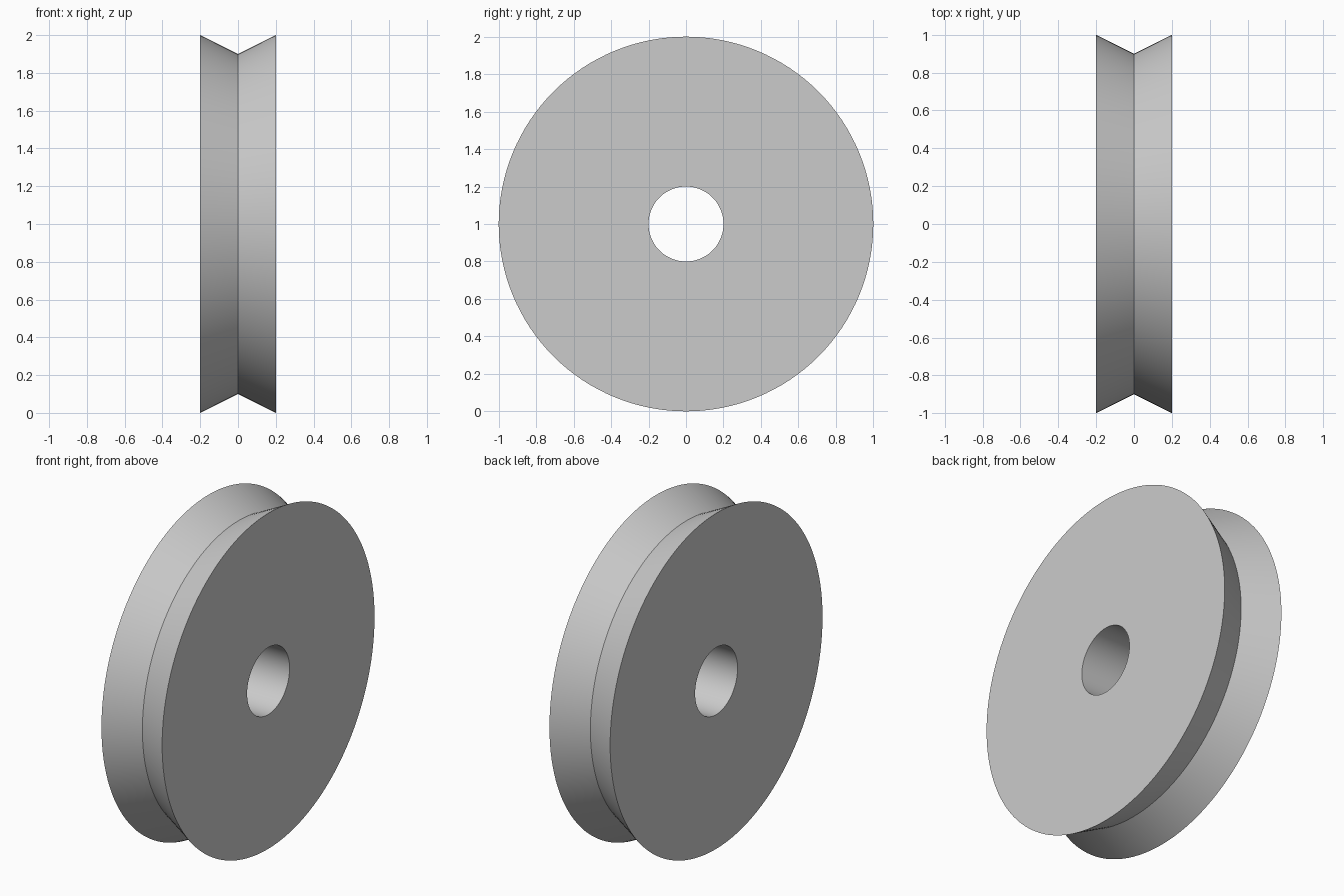
import bpy
import bmesh
import math
from mathutils import Vector

cube = bpy.data.objects.get("Cube")
if cube:
    bpy.data.objects.remove(cube, do_unlink=True)

OUTER, GROOVE, BORE, HALF = 1.0, 0.9, 0.2, 0.2
SEGMENTS = 128

# Plain grey material
grey = bpy.data.materials.new("plain grey")
grey.use_nodes = True
colour = (0.6, 0.6, 0.6, 1)
grey.diffuse_color = colour
grey.node_tree.nodes["Principled BSDF"].inputs["Base Color"].default_value = colour

# Closed cross-section (x, radius) revolved around the x axis
profile = [(-HALF, BORE), (-HALF, OUTER), (0, GROOVE), (HALF, OUTER), (HALF, BORE)]
bm = bmesh.new()
verts = [bm.verts.new((x, 0, r)) for x, r in profile]
edges = [bm.edges.new((a, b)) for a, b in zip(verts, verts[1:] + verts[:1])]
bmesh.ops.spin(bm, geom=verts + edges, cent=(0, 0, 0), axis=(1, 0, 0),
               angle=math.tau, steps=SEGMENTS, use_merge=False)
bmesh.ops.remove_doubles(bm, verts=bm.verts, dist=0.0001)
bmesh.ops.recalc_face_normals(bm, faces=bm.faces)
bmesh.ops.translate(bm, verts=bm.verts, vec=Vector((0, 0, OUTER)))

# Grooved pulley wheel
mesh = bpy.data.meshes.new("pulley_wheel")
bm.to_mesh(mesh)
bm.free()
mesh.materials.append(grey)
wheel = bpy.data.objects.new("pulley_wheel", mesh)
bpy.context.collection.objects.link(wheel)

# Smooth round surfaces, sharp rims and groove
bpy.ops.object.select_all(action="DESELECT")
wheel.select_set(True)
bpy.context.view_layer.objects.active = wheel
bpy.ops.object.shade_smooth_by_angle(angle=math.radians(30))
